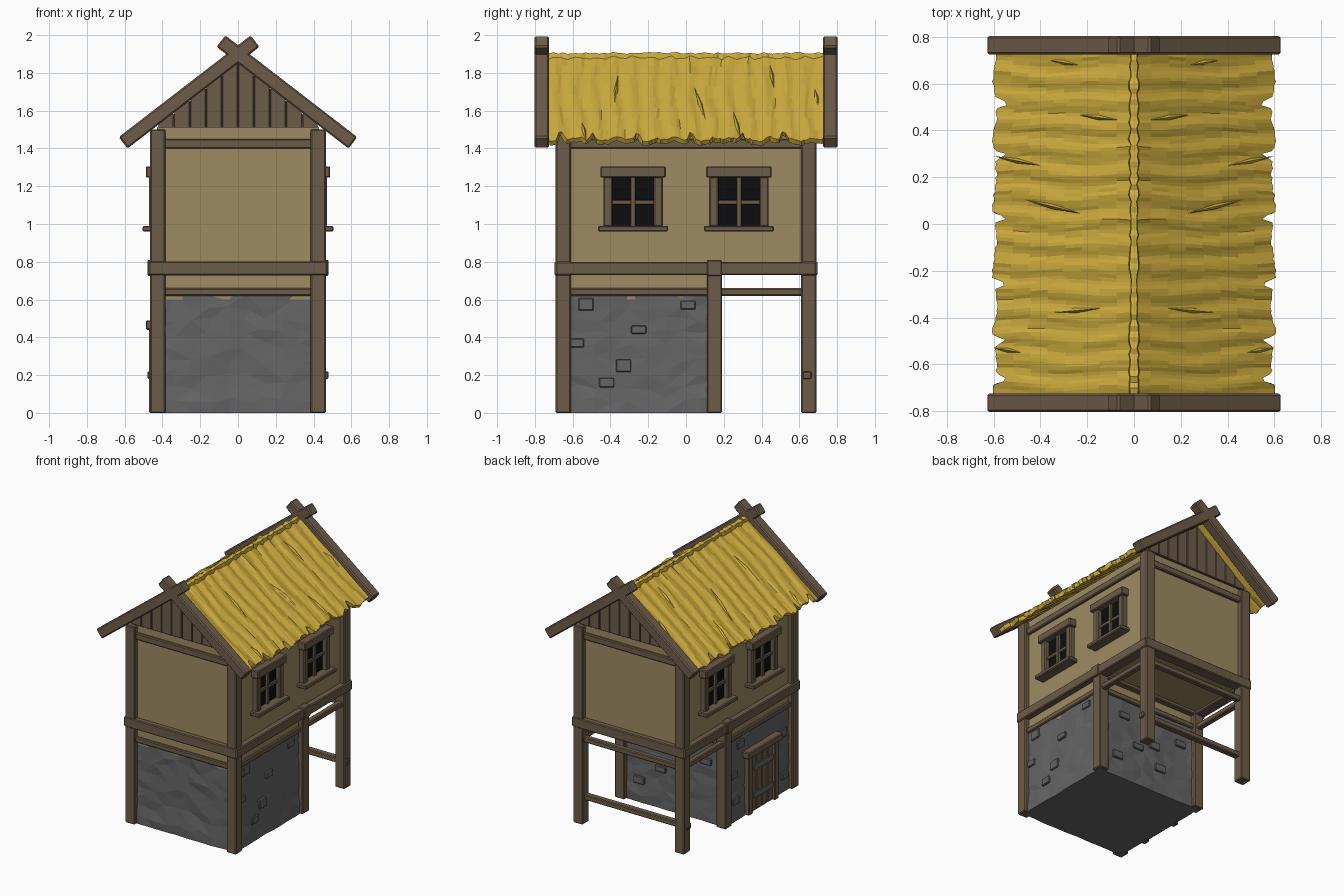
import bpy, bmesh, math, random
from mathutils import Vector

if "Cube" in bpy.data.objects:
    bpy.data.objects.remove(bpy.data.objects["Cube"])
random.seed(4)


def material(name, r, g, b):
    m = bpy.data.materials.new(name)
    m.diffuse_color = (r, g, b, 1)
    m.use_nodes = True
    m.node_tree.nodes["Principled BSDF"].inputs["Base Color"].default_value = m.diffuse_color
    return m


WOOD = material("wood", .155, .107, .068)
DARK = material("dark_wood", .05, .035, .024)
PLASTER = material("plaster", .34, .26, .125)
STONE = material("stone", .13, .13, .13)
THATCH = material("thatch", .64, .43, .05)
GLASS = material("window_dark", .004, .004, .005)
IRON = material("iron", .13, .14, .14)


def finish(name, bm, mat, bevel=0, mirror=""):
    bmesh.ops.recalc_face_normals(bm, faces=bm.faces)
    me = bpy.data.meshes.new(name)
    bm.to_mesh(me)
    bm.free()
    me.materials.append(mat)
    ob = bpy.data.objects.new(name, me)
    bpy.context.collection.objects.link(ob)
    if bevel:
        b = ob.modifiers.new("bevel", 'BEVEL')
        b.width, b.segments = bevel, 1
    for axis in mirror:
        m = ob.modifiers.new("mirror_" + axis, 'MIRROR')
        m.use_axis = (axis == "x", axis == "y", False)
        m.use_mirror_merge = False
    return ob


def prism(name, pts, y0, y1, mat, bevel=0, mirror=""):
    """Extrude an x-z outline from y0 to y1."""
    bm = bmesh.new()
    a = [bm.verts.new((x, y0, z)) for x, z in pts]
    b = [bm.verts.new((x, y1, z)) for x, z in pts]
    bm.faces.new(a)
    bm.faces.new(b)
    n = len(pts)
    for i in range(n):
        j = (i + 1) % n
        bm.faces.new((a[i], a[j], b[j], b[i]))
    return finish(name, bm, mat, bevel, mirror)


def box(name, x0, x1, y0, y1, z0, z1, mat=WOOD, bevel=.006, mirror=""):
    return prism(name, [(x0, z0), (x1, z0), (x1, z1), (x0, z1)], y0, y1, mat, bevel, mirror)


# plaster storey with gable, and strip above the stone
prism("upper_wall", [(-.43, .75), (.43, .75), (.43, 1.51), (0, 1.85), (-.43, 1.51)],
      -.655, .655, PLASTER)
box("plaster_strip", -.43, .43, -.655, .15, .6, .76, PLASTER, 0)

# posts
box("corner_post", .385, .465, .61, .69, 0, 1.5, mirror="xy")
box("middle_post", .385, .465, .11, .19, 0, .76, mirror="x")

# horizontal beams
box("side_floor_beam", .395, .475, -.69, .69, .73, .80, mirror="x")
box("end_floor_beam", -.472, .472, .612, .695, .728, .802, mirror="y")
box("middle_floor_beam", -.48, .48, .11, .19, .725, .81)
box("side_rail", .405, .448, -.62, .62, .62, .66, mirror="x")
box("end_rail", -.4, .4, .63, .673, .62, .66, mirror="y")
box("middle_rail", -.4, .4, .13, .173, .62, .66)
box("side_top_beam", .4, .45, -.62, .62, 1.40, 1.45, mirror="x")
box("end_top_beam", -.4, .4, .63, .675, 1.40, 1.45, mirror="y")
box("low_back_rail", -.48, .48, .617, .665, .18, .22)

# gable planks
prism("gable_backing", [(-.4, 1.51), (.4, 1.51), (.4, 1.535), (0, 1.85), (-.4, 1.535)],
      .65, .664, DARK, 0, "y")
for i in range(5):
    a, b = i * .085 + .003, (i + 1) * .085 - .003
    prism("gable_plank", [(a, 1.51), (b, 1.51), (b, 1.86 - .771 * b), (a, 1.86 - .771 * a)],
          .66, .674, WOOD, .002, "xy")

# crossing barge boards
d = Vector((.70, .54)).normalized()
n = Vector((-d.y, d.x)) * .038
p, q = Vector((-.608, 1.43)), Vector((.09, 1.968))
prism("barge_board", [tuple(v) for v in (p - n, q - n, q + n, p + n)], .725, .803, WOOD, .008, "xy")

# windows on both sides
for c in (-.28, .28):
    box("window_pane", .42, .437, c - .12, c + .12, .98, 1.26, GLASS, 0, "x")
    box("window_lintel", .42, .488, c - .173, c + .173, 1.245, 1.305, mirror="x")
    box("window_sill", .42, .505, c - .185, c + .185, .96, .99, mirror="x")
    for s in (-1, 1):
        m = c + s * .133
        box("window_jamb", .42, .47, m - .024, m + .024, .985, 1.25, mirror="x")
    box("window_upright", .42, .455, c - .013, c + .013, .985, 1.25, bevel=.003, mirror="x")
    box("window_crossbar", .42, .452, c - .12, c + .12, 1.103, 1.127, bevel=.003, mirror="x")

# door on the left side
DC = -.265
box("door_header", -.487, -.41, DC - .205, DC + .205, .44, .49)
for s in (-1, 1):
    m = DC + s * .155
    box("door_jamb", -.47, -.41, m - .025, m + .025, 0, .45)
box("door_backing", -.442, -.41, DC - .14, DC + .14, .005, .45, DARK, 0)
for i in range(4):
    y = DC - .132 + i * .066
    box("door_plank", -.453, -.43, y + .003, y + .063, .005, .445, bevel=.003)
for z in (.10, .31):
    box("door_strap", -.459, -.44, DC - .13, DC + .10, z, z + .045, IRON, .002)

# rough stone ground floor, faceted, with a slightly wider bottom course
bm = bmesh.new()
bmesh.ops.create_cube(bm, size=1)
bmesh.ops.subdivide_edges(bm, edges=bm.edges[:], cuts=8, use_grid_fill=True)
C = Vector((0, -.25, 0))
for v in bm.verts:
    u = v.co.copy()
    z = (u.z + .5) * .63
    grow = .006 if z < .13 else 0
    w = [.431 + grow + random.uniform(-.005, .007), .405 + grow + random.uniform(-.005, .007)]
    v.co = Vector((u.x * 2 * w[0], C.y + u.y * 2 * w[1], z))
    if 0.01 < z < .62:
        v.co.z += random.uniform(-.02, .02)
        if abs(u.x) < .45:
            v.co.x += random.uniform(-.025, .025)
        if abs(u.y) < .45:
            v.co.y += random.uniform(-.02, .02)
bmesh.ops.triangulate(bm, faces=bm.faces[:])
finish("stone_wall", bm, STONE)

# single stones standing proud of the wall
for y, z in ((-.53, .575), (.01, .57), (-.25, .44), (-.58, .37), (-.42, .16), (-.33, .25)):
    h = random.uniform(.022, .034)
    box("side_stone", .42, .445, y - .04, y + .04, z - h, z + h, STONE, .005)
for y, z in ((.05, .35), (-.03, .56), (-.54, .45), (-.56, .12), (.03, .15)):
    h = random.uniform(.022, .034)
    box("door_side_stone", -.445, -.42, y - .04, y + .04, z - h, z + h, STONE, .005)
for x, z in ((.22, .5), (.1, .3), (-.05, .36), (-.1, .2), (-.28, .46), (.28, .17)):
    h = random.uniform(.022, .034)
    box("back_stone", x - .045, x + .045, .14, .17, z - h, z + h, STONE, .005)

# thatch: wavy slope with a ragged eave
NY, NX = 96, 8
NOTCH = (-.67, -.5, -.25, .02, .3, .52)
bm = bmesh.new()
rows = []
for i in range(NY + 1):
    y = -.725 + 1.45 * i / NY
    eave = .597 + .008 * math.sin(y * 23) + random.uniform(-.006, .004)
    cut = min(abs(y - k) for k in NOTCH)
    eave -= max(0, .06 - cut * 2.6)
    row = []
    for j in range(NX + 1):
        x = eave * j / NX
        bump = .006 * math.sin(y * 62 + 1.2 * math.sin(x * 7)) + random.uniform(-.0035, .0035)
        yy = y if i in (0, NY) else y + .007 * math.sin(x * 13 + y * 9)
        row.append(bm.verts.new((x, yy, 1.893 - .745 * x + bump)))
    rows.append(row)
for r, s in zip(rows, rows[1:]):
    for j in range(NX):
        bm.faces.new((r[j], r[j + 1], s[j + 1], s[j]))
roof = finish("thatch_roof", bm, THATCH, 0, "x")
for f in roof.data.polygons[:1]:
    up = f.normal.z > 0
sol = roof.modifiers.new("thickness", 'SOLIDIFY')
sol.thickness, sol.offset = .028, (-1 if up else 1)

# loose straw tufts lying on the slope
for x, y, ln, sk in ((.35, .075, .12, .03), (.15, .455, .08, .01), (.25, -.37, .11, -.01),
                     (.5, .27, .1, .02), (.54, -.54, .06, .01), (.3, .69, .06, .01)):
    bm = bmesh.new()
    t = [(-ln, -sk, .0), (0, -.011, .002), (ln, sk, .0), (0, .011, .002), (0, 0, .02)]
    vs = [bm.verts.new((x + a, y + b, 1.894 - .745 * (x + a) + c)) for a, b, c in t]
    for i in range(4):
        bm.faces.new((vs[i], vs[(i + 1) % 4], vs[4]))
    bm.faces.new(vs[:4])
    finish("straw_tuft", bm, THATCH, 0, "x")

# ragged ridge roll
bm = bmesh.new()
prev = None
for i in range(61):
    y = -.725 + 1.45 * i / 60
    w, h = random.uniform(.013, .026), random.uniform(1.9, 1.911)
    ring = [bm.verts.new(c) for c in ((-w, y, 1.87), (w, y, 1.87), (w * .8, y, h), (-w * .8, y, h))]
    if prev:
        for k in range(4):
            bm.faces.new((prev[k], prev[(k + 1) % 4], ring[(k + 1) % 4], ring[k]))
    if i in (0, 60):
        bm.faces.new(ring)
    prev = ring
finish("thatch_ridge", bm, THATCH)
